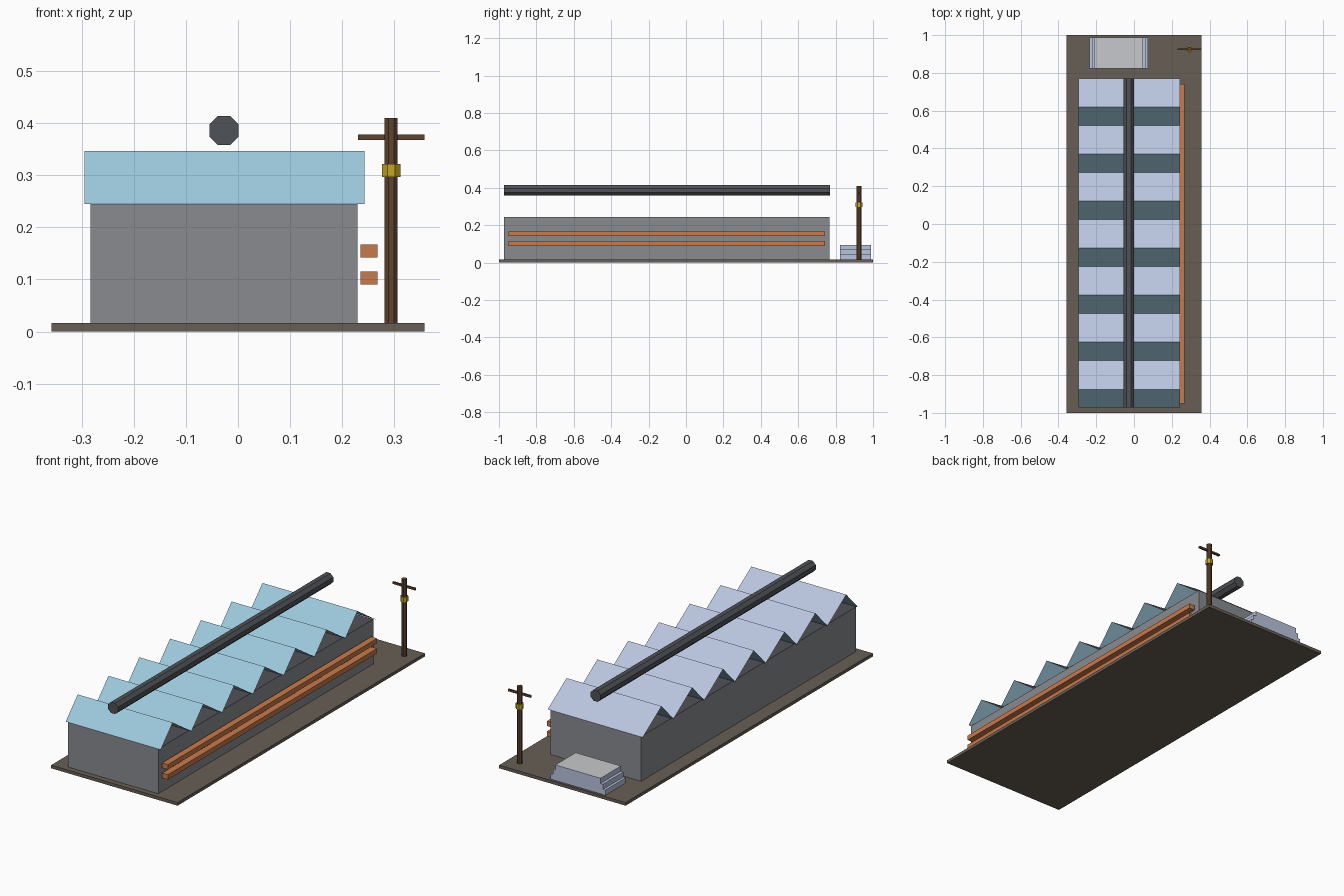
import bpy, bmesh, math
from mathutils import Matrix

cube = bpy.data.objects.get("Cube")
if cube:
    bpy.data.objects.remove(cube, do_unlink=True)


def material(name, hex_code):
    channels = [int(hex_code[i:i + 2], 16) / 255 for i in (0, 2, 4)]
    colour = [c / 12.92 if c < 0.04 else ((c + 0.055) / 1.055) ** 2.4 for c in channels] + [1]
    mat = bpy.data.materials.new(name)
    mat.use_nodes = True
    mat.diffuse_color = colour
    shader = next(n for n in mat.node_tree.nodes if n.type == "BSDF_PRINCIPLED")
    shader.inputs["Base Color"].default_value = colour
    return mat


concrete = material("grey concrete", "888b8f")
earth = material("brown ground", "675f55")
glass = material("blue glass", "9ecadd")
sheet = material("pale blue sheet metal", "b9c4de")
iron = material("dark iron", "4f5257")
rust = material("orange pipe paint", "c97a4a")
wood = material("dark wood", "5f4430")
brass = material("yellow band", "c4a722")
slab = material("light grey slab", "c6c9cc")


def finish(name, bm, *mats):
    mesh = bpy.data.meshes.new(name)
    bm.normal_update()
    bm.to_mesh(mesh)
    bm.free()
    for mat in mats:
        mesh.materials.append(mat)
    obj = bpy.data.objects.new(name, mesh)
    bpy.context.collection.objects.link(obj)
    return obj


def box(name, x, y, z, side_mat, top_mat=None):
    """Box from (min, max) pairs, with an optional colour for its top."""
    bm = bmesh.new()
    bmesh.ops.create_cube(bm, size=1)
    for v in bm.verts:
        v.co = [(a + b) / 2 + c * (b - a) for c, (a, b) in zip(v.co, (x, y, z))]
    bm.normal_update()
    if top_mat:
        for f in bm.faces:
            f.material_index = int(f.normal.z > 0.5)
    return finish(name, bm, side_mat, top_mat or side_mat)


def prism(name, centre, apothem, length, mat, along_y=False):
    """Eight-sided bar with flat sides facing the axes."""
    bm = bmesh.new()
    radius = apothem / math.cos(math.pi / 8)
    bmesh.ops.create_cone(bm, cap_ends=True, segments=8, radius1=radius,
                          radius2=radius, depth=length)
    turn = Matrix.Rotation(math.pi / 8, 4, "Z")
    if along_y:
        turn = Matrix.Rotation(math.pi / 2, 4, "X") @ turn
    bm.transform(Matrix.Translation(centre) @ turn)
    return finish(name, bm, mat)


# Ground and main hall
box("ground", (-0.358, 0.358), (-1, 1), (0, 0.016), earth)
box("hall", (-0.283, 0.229), (-0.972, 0.768), (0.016, 0.245), concrete, iron)

# Sawtooth roof: open-ended sheets, steep glazing in front and metal behind
TEETH, START, PITCH = 7, -0.972, 0.249
profile = [(START, 0.245)]
for i in range(TEETH):
    y = START + i * PITCH
    profile += [(y + 0.097, 0.347), (y + PITCH, 0.245)]
bm = bmesh.new()
rows = [[bm.verts.new((x, y, z)) for x in (-0.295, 0.243)] for y, z in profile]
for i, (a, b) in enumerate(zip(rows, rows[1:])):
    face = bm.faces.new((a[0], a[1], b[1], b[0]))
    face.material_index = i % 2
finish("sawtooth_roof", bm, glass, sheet)

# Long duct above the roof
prism("roof_duct", (-0.027, -0.101, 0.386), 0.028, 1.742, iron, along_y=True)

# Side pipes
for label, z in (("lower", 0.09), ("upper", 0.142)):
    box(label + "_side_pipe", (0.235, 0.268), (-0.95, 0.742), (z, z + 0.025), rust)

# Utility pole
prism("pole", (0.294, 0.925, 0.213), 0.0125, 0.394, wood)
prism("pole_band", (0.294, 0.925, 0.309), 0.0175, 0.025, brass)
box("pole_crossbar", (0.23, 0.358), (0.92, 0.93), (0.368, 0.378), wood)

# Stepped platform behind the hall
for i, half in enumerate((0.155, 0.142, 0.128)):
    z = 0.016 + i * 0.0265
    box("platform_step_%d" % (i + 1), (-0.08 - half, -0.08 + half), (0.823, 0.988),
        (z, z + 0.0265), sheet, slab if i == 2 else None)
